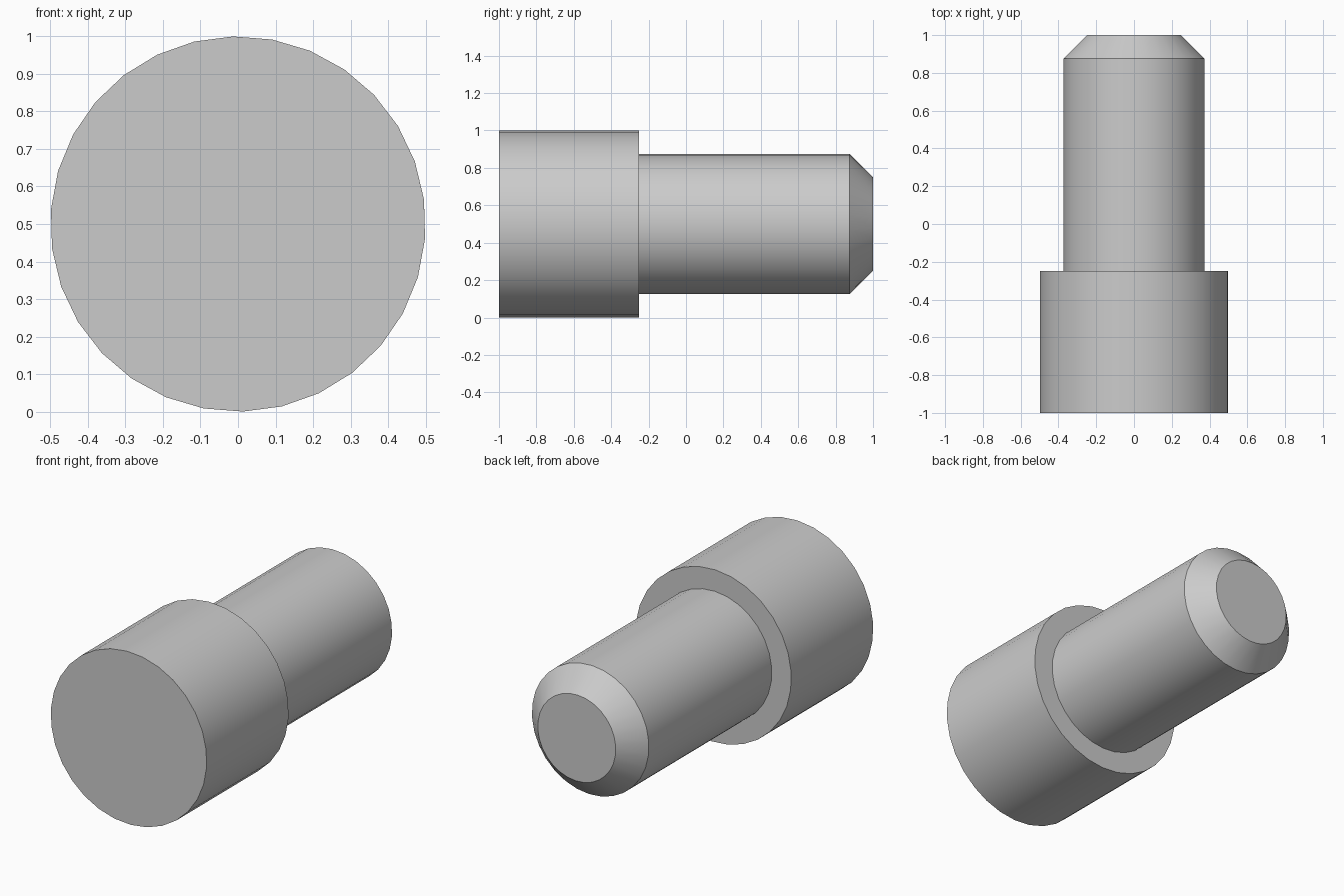
import bpy, bmesh, math
from mathutils import Matrix, Vector

cube = bpy.data.objects.get("Cube")
if cube:
    bpy.data.objects.remove(cube, do_unlink=True)

# Plain grey
grey = bpy.data.materials.new("plain_grey")
grey.use_nodes = True
colour = (0.6, 0.6, 0.6, 1)
grey.diffuse_color = colour
grey.node_tree.nodes["Principled BSDF"].inputs["Base Color"].default_value = colour

SIDES = 30
AXIS_Z = 0.5
# (y, radius): wide head, shoulder, shaft, chamfered tip
PROFILE = [(-1, 0.5), (-0.25, 0.5), (-0.25, 0.375), (0.875, 0.375), (1, 0.25)]

# Turn the profile about the y axis
bm = bmesh.new()
verts = [bm.verts.new((r, y, 0)) for y, r in PROFILE]
edges = [bm.edges.new(pair) for pair in zip(verts, verts[1:])]
bmesh.ops.spin(bm, geom=verts + edges, cent=(0, 0, 0), axis=(0, 1, 0),
               angle=math.tau, steps=SIDES, use_merge=False)
bmesh.ops.remove_doubles(bm, verts=bm.verts, dist=0.0001)

# Close the flat ends
bmesh.ops.holes_fill(bm, edges=[e for e in bm.edges if e.is_boundary], sides=0)
bmesh.ops.recalc_face_normals(bm, faces=bm.faces)

# Lift on to the ground, turned so a corner lies just off the top
bm.transform(Matrix.Translation(Vector((0, 0, AXIS_Z)))
             @ Matrix.Rotation(math.radians(4.5), 4, "Y"))

mesh = bpy.data.meshes.new("stepped_pin")
bm.to_mesh(mesh)
bm.free()
mesh.materials.append(grey)
pin = bpy.data.objects.new("stepped_pin", mesh)
bpy.context.collection.objects.link(pin)

# Smooth round walls, crisp rims
bpy.ops.object.select_all(action="DESELECT")
pin.select_set(True)
bpy.context.view_layer.objects.active = pin
bpy.ops.object.shade_smooth_by_angle(angle=math.radians(30))
